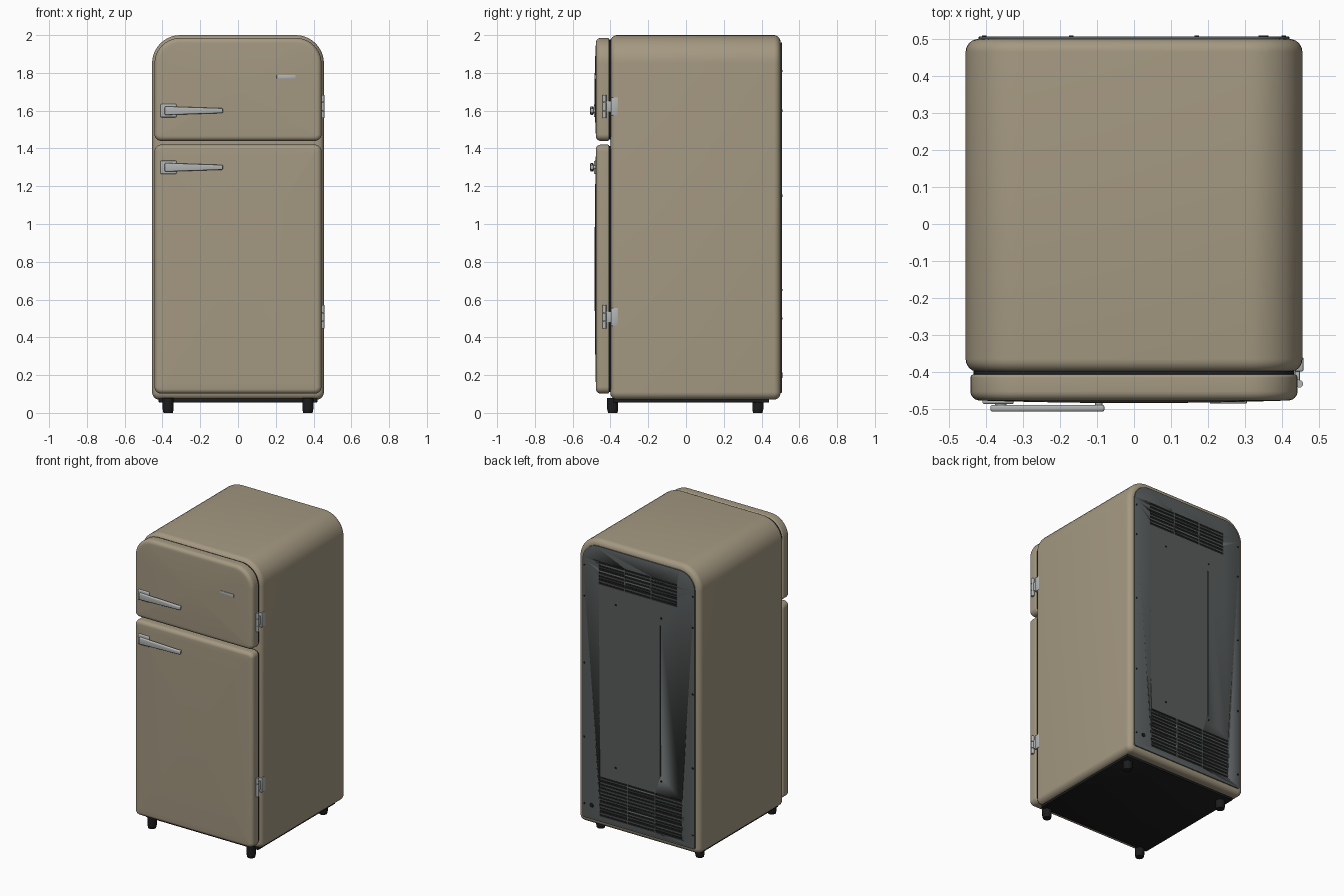
import bpy, bmesh
from math import sin, cos, pi, radians
from mathutils import Matrix

if "Cube" in bpy.data.objects:
    bpy.data.objects.remove(bpy.data.objects["Cube"])


def mat(name, r, g, b):
    m = bpy.data.materials.new(name)
    m.diffuse_color = (r, g, b, 1)
    m.use_nodes = True
    m.node_tree.nodes["Principled BSDF"].inputs["Base Color"].default_value = m.diffuse_color
    return m


CREAM = mat("cream_enamel", 0.37, 0.315, 0.22)
CHROME = mat("chrome", 0.45, 0.46, 0.46)
PANEL = mat("grey_panel", 0.10, 0.11, 0.11)
BLACK = mat("black_rubber", 0.012, 0.012, 0.012)


def finish(name, bm, m, angle=35):
    bmesh.ops.recalc_face_normals(bm, faces=bm.faces)
    me = bpy.data.meshes.new(name)
    bm.to_mesh(me)
    bm.free()
    me.materials.append(m)
    me.shade_smooth()
    me.set_sharp_from_angle(angle=radians(angle))
    ob = bpy.data.objects.new(name, me)
    bpy.context.collection.objects.link(ob)
    return ob


def outline(w, z0, z1, rt, rb, d, n=10):
    """Rounded rectangle in xz, inset by d, as (x, z) points."""
    w, z0, z1 = w - d, z0 + d, z1 - d
    rt, rb = max(rt - d, 0.001), max(rb - d, 0.001)
    pts = []
    corners = [(w - rt, z1 - rt, rt), (-w + rt, z1 - rt, rt),
               (-w + rb, z0 + rb, rb), (w - rb, z0 + rb, rb)]
    for q, (cx, cz, r) in enumerate(corners):
        for k in range(n + 1):
            a = (q + k / n) * pi / 2
            pts.append((cx + r * cos(a), cz + r * sin(a)))
    return pts


def slab(name, m, w, z0, z1, rt, rb, yf, yb, ef, eb, bulge=0.0, steps=6):
    """Rounded-rectangle slab with rounded front/back edges and a crowned front."""
    rings, cz = [], (z0 + z1) / 2
    if bulge:
        for s in (0.1, 0.3, 0.5, 0.7, 0.85, 0.95):
            rings.append([(x * s, yf - bulge * (1 - s * s), cz + (z - cz) * s)
                          for x, z in outline(w, z0, z1, rt, rb, ef)])
    arc = [k / steps * pi / 2 for k in range(steps + 1)]
    prof = [(ef * (1 - sin(a)), yf + ef * (1 - cos(a))) for a in arc]
    prof += [(eb * (1 - cos(a)), yb - eb * (1 - sin(a))) for a in arc]
    for d, y in prof:
        rings.append([(x, y, z) for x, z in outline(w, z0, z1, rt, rb, d)])
    bm = bmesh.new()
    vs = [[bm.verts.new(p) for p in r] for r in rings]
    n = len(vs[0])
    for a, b in zip(vs, vs[1:]):
        for i in range(n):
            j = (i + 1) % n
            bm.faces.new((a[i], a[j], b[j], b[i]))
    bm.faces.new(vs[0])
    bm.faces.new(vs[-1])
    return finish(name, bm, m)


def add_box(bm, x0, x1, y0, y1, z0, z1):
    M = Matrix.Translation(((x0 + x1) / 2, (y0 + y1) / 2, (z0 + z1) / 2)) \
        @ Matrix.Diagonal((x1 - x0, y1 - y0, z1 - z0, 1))
    return bmesh.ops.create_cube(bm, size=1, matrix=M)["verts"]


def add_cyl(bm, r, h, loc, axis="Z", seg=20, r2=None):
    rot = {"Z": Matrix(), "Y": Matrix.Rotation(pi / 2, 4, "X")}[axis]
    bmesh.ops.create_cone(bm, cap_ends=True, segments=seg, radius1=r, radius2=r2 or r,
                          depth=h, matrix=Matrix.Translation(loc) @ rot)


def bevel(bm, w, seg=3):
    bmesh.ops.bevel(bm, geom=bm.edges[:], offset=w, segments=seg, profile=0.5, affect="EDGES")


# Cabinet
slab("cabinet", CREAM, 0.455, 0.07, 2.0, 0.15, 0.04, -0.40, 0.50, 0.035, 0.035)

# Doors with gaskets behind them
for name, z0, z1, rt in (("freezer", 1.44, 1.985, 0.135), ("fridge", 0.102, 1.42, 0.035)):
    slab(name + "_door", CREAM, 0.442, z0, z1, rt, 0.035, -0.477, -0.407, 0.025, 0.008, 0.007)
    slab(name + "_gasket", BLACK, 0.434, z0 + 0.008, z1 - 0.008, rt - 0.008, 0.027,
         -0.412, -0.395, 0.002, 0.002, steps=2)

# Handles: mounting plate, tapered lever, pivot and end post
for name, z in (("freezer", 1.60), ("fridge", 1.30)):
    bm = bmesh.new()
    add_box(bm, -0.41, -0.325, -0.487, -0.472, z - 0.035, z + 0.035)
    bevel(bm, 0.006)
    finish(name + "_handle_plate", bm, CHROME)
    bm = bmesh.new()
    for v in add_box(bm, -0.388, -0.08, -0.507, -0.489, z - 0.023, z + 0.023):
        if v.co.x > -0.2:
            v.co.z = z + (v.co.z - z) * 0.55
    bevel(bm, 0.006)
    finish(name + "_handle_lever", bm, CHROME)
    bm = bmesh.new()
    add_cyl(bm, 0.016, 0.02, (-0.36, -0.488, z), "Y")
    add_cyl(bm, 0.010, 0.02, (-0.095, -0.488, z), "Y")
    finish(name + "_handle_posts", bm, CHROME)

# Plain badge strip
bm = bmesh.new()
add_box(bm, 0.205, 0.305, -0.485, -0.475, 1.768, 1.79)
bevel(bm, 0.002, 2)
finish("badge_strip", bm, CHROME)

# Hinges on the right side
for name, z in (("upper", 1.622), ("lower", 0.508)):
    bm = bmesh.new()
    add_box(bm, 0.435, 0.4575, -0.398, -0.36, z - 0.048, z + 0.048)
    add_box(bm, 0.435, 0.448, -0.432, -0.396, z - 0.03, z + 0.03)
    bevel(bm, 0.002, 2)
    for dz, h in ((-0.043, 0.038), (0, 0.044), (0.043, 0.038)):
        add_cyl(bm, 0.010, h, (0.447, -0.432, z + dz))
    for dz in (-0.033, 0.033):
        add_box(bm, 0.436, 0.446, -0.44, -0.42, z + dz - 0.025, z + dz + 0.025)
    finish(name + "_hinge", bm, CHROME)

# Back panel with louvre slots cut into it
panel = slab("back_panel", PANEL, 0.42, 0.105, 1.962, 0.115, 0.012, 0.48, 0.507, 0.002, 0.002, steps=2)
vents = (("upper", -0.29, 0.30, 1.71, 1.87, 7), ("lower", -0.33, 0.29, 0.145, 0.42, 12))
cut = bmesh.new()
for name, x0, x1, z0, z1, rows in vents:
    cw, rh = (x1 - x0) / 3, (z1 - z0) / rows
    dark = bmesh.new()
    for c in range(3):
        for r in range(rows):
            xa, za = x0 + c * cw + 0.004, z0 + r * rh
            add_box(cut, xa, xa + cw - 0.008, 0.501, 0.52, za, za + rh * 0.68)
            add_box(dark, xa, xa + cw - 0.008, 0.500, 0.502, za, za + rh * 0.68)
    finish(name + "_vent_slots", dark, BLACK)
# vertical seam groove
add_box(cut, -0.168, -0.161, 0.501, 0.52, 0.53, 1.55)
cutter = finish("vent_cutter", cut, PANEL)
cutter.hide_render = True
cutter.hide_viewport = True
cutter.display_type = "WIRE"
mod = panel.modifiers.new("vents", "BOOLEAN")
mod.operation = "DIFFERENCE"
mod.object = cutter
bm = bmesh.new()
add_box(bm, -0.168, -0.161, 0.500, 0.502, 0.53, 1.55)
finish("back_seam", bm, BLACK)

# Panel screws and cable outlet
bm = bmesh.new()
for s in (-1, 1):
    for z in (0.2, 0.65, 1.15, 1.6, 1.81):
        add_cyl(bm, 0.006, 0.006, (s * 0.405, 0.507, z), "Y", 12)
    for z in (0.5, 1.6):
        add_cyl(bm, 0.006, 0.006, (s * 0.17, 0.507, z), "Y", 12)
add_cyl(bm, 0.014, 0.006, (0.35, 0.507, 0.2), "Y", 16)
finish("panel_screws", bm, BLACK)

# Base plate and feet
bm = bmesh.new()
add_box(bm, -0.42, 0.42, -0.385, 0.44, 0.055, 0.08)
bevel(bm, 0.004, 2)
finish("base_plate", bm, BLACK)
for sx, xn in ((-1, "left"), (1, "right")):
    for y, yn in ((-0.388, "front"), (0.38, "back")):
        bm = bmesh.new()
        add_cyl(bm, 0.029, 0.062, (sx * 0.37, y, 0.049), seg=24)
        add_cyl(bm, 0.025, 0.02, (sx * 0.37, y, 0.01), seg=24, r2=0.029)
        finish(f"{yn}_{xn}_foot", bm, BLACK)
